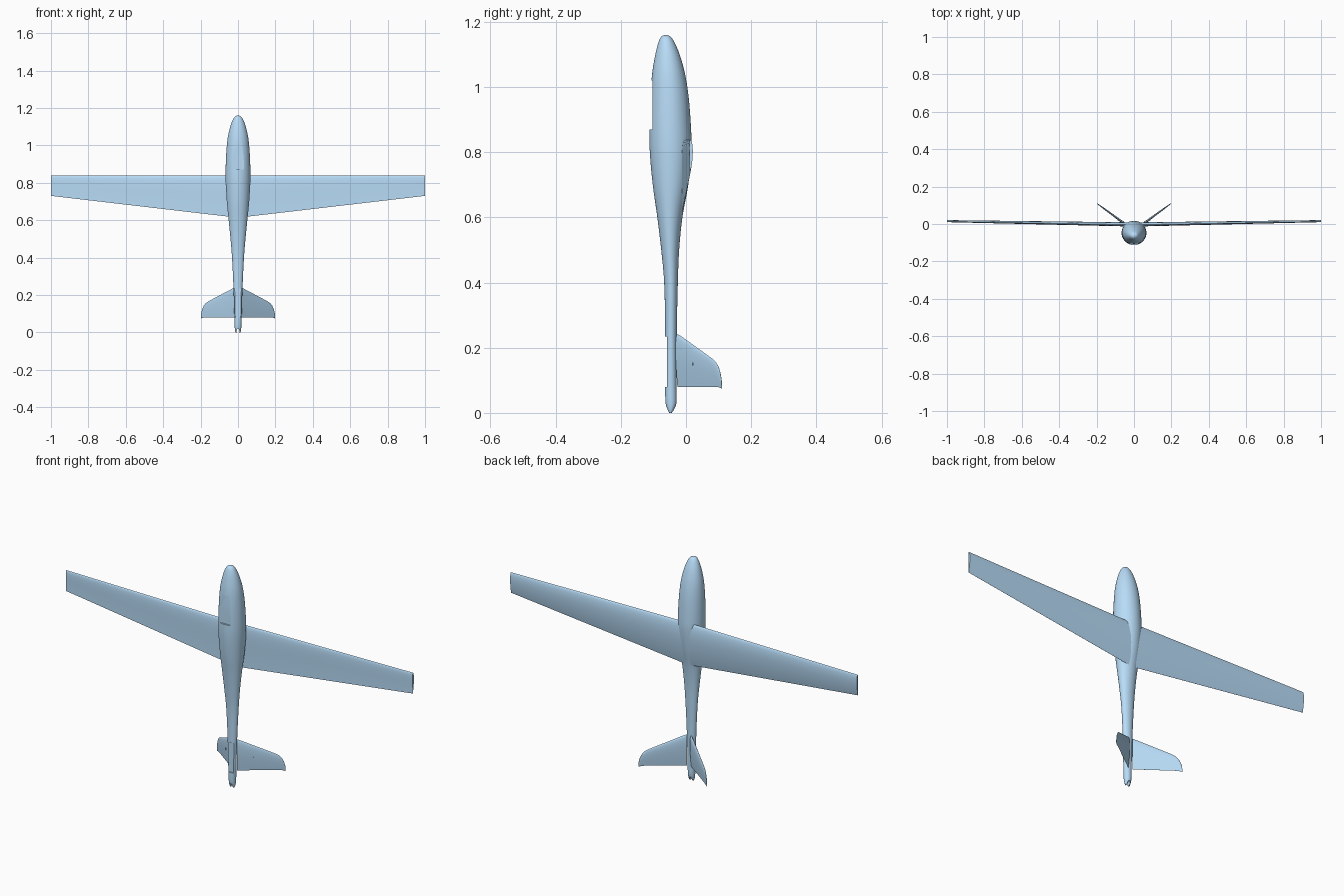
import bpy, bmesh, math
from mathutils import Vector, Matrix

if "Cube" in bpy.data.objects:
    bpy.data.objects.remove(bpy.data.objects["Cube"])

blue = bpy.data.materials.new("blue")
blue.diffuse_color = (0.48, 0.72, 0.94, 1)
blue.use_nodes = True
blue.node_tree.nodes["Principled BSDF"].inputs["Base Color"].default_value = blue.diffuse_color


def shade(ob, angle):
    bpy.ops.object.select_all(action='DESELECT')
    ob.select_set(True)
    bpy.context.view_layer.objects.active = ob
    bpy.ops.object.shade_smooth_by_angle(angle=math.radians(angle))


def make_object(name, bm, angle=35):
    bmesh.ops.recalc_face_normals(bm, faces=bm.faces)
    mesh = bpy.data.meshes.new(name)
    bm.to_mesh(mesh)
    bm.free()
    mesh.materials.append(blue)
    ob = bpy.data.objects.new(name, mesh)
    bpy.context.collection.objects.link(ob)
    shade(ob, angle)
    return ob


def loft(name, rings):
    bm = bmesh.new()
    rows = [[bm.verts.new(p) for p in ring] for ring in rings]
    n = len(rows[0])
    for a, b in zip(rows, rows[1:]):
        for i in range(n):
            j = (i + 1) % n
            bm.faces.new((a[i], a[j], b[j], b[i]))
    bm.faces.new(rows[0])
    bm.faces.new(rows[-1])
    return make_object(name, bm)


def smooth_path(points, steps):
    """Catmull-Rom curve through the points."""
    p = [Vector(q) for q in points]
    p = [p[0]] + p + [p[-1]]
    out = []
    for i in range(1, len(p) - 2):
        a, b, c, d = p[i - 1:i + 3]
        for k in range(steps):
            t = k / steps
            out.append(0.5 * (2 * b + (c - a) * t + (2 * a - 5 * b + 4 * c - d) * t**2
                              + (3 * b - a - 3 * c + d) * t**3))
    return out + [p[-1]]


def airfoil(thickness, camber, n=16):
    """Closed outline as (chord fraction, height fraction)."""
    def half(t):
        return 5 * thickness * (0.2969 * t**0.5 - 0.126 * t - 0.3516 * t**2
                                + 0.2843 * t**3 - 0.1015 * t**4)
    ts = [(1 - math.cos(math.pi * i / n)) / 2 for i in range(n + 1)]
    bend = [4 * camber * t * (1 - t) for t in ts]
    upper = [(t, c + half(t)) for t, c in zip(ts, bend)]
    lower = [(t, c - half(t)) for t, c in zip(ts, bend)]
    return upper[::-1] + lower[1:]


def cut(target, name, bm):
    cutter = make_object(name, bm)
    cutter.hide_render = True
    mod = target.modifiers.new(name, 'BOOLEAN')
    mod.operation = 'DIFFERENCE'
    mod.solver = 'EXACT'
    mod.object = cutter
    bpy.context.view_layer.objects.active = target
    bpy.ops.object.modifier_apply(modifier=mod.name)
    bpy.data.objects.remove(cutter)


def box(x, y0, y1, z0, z1):
    bm = bmesh.new()
    bmesh.ops.create_cube(bm, size=1, matrix=Matrix.Translation((0, (y0 + y1) / 2, (z0 + z1) / 2))
                          @ Matrix.Diagonal((2 * x, y1 - y0, z1 - z0, 1)))
    return bm


# Fuselage stations: half width, belly y, back y, height z
stations = [
    (0.002, -0.064, -0.061, 1.160), (0.017, -0.077, -0.046, 1.153),
    (0.030, -0.086, -0.033, 1.132), (0.043, -0.095, -0.018, 1.095),
    (0.055, -0.104, -0.003, 1.040), (0.062, -0.109, 0.008, 0.970),
    (0.066, -0.112, 0.015, 0.880), (0.066, -0.111, 0.017, 0.800),
    (0.060, -0.102, 0.007, 0.700), (0.050, -0.088, -0.011, 0.600),
    (0.040, -0.076, -0.021, 0.500), (0.032, -0.067, -0.025, 0.400),
    (0.025, -0.064, -0.028, 0.260), (0.020, -0.064, -0.029, 0.100),
    (0.018, -0.063, -0.029, 0.035), (0.016, -0.058, -0.035, 0.012),
    (0.013, -0.052, -0.043, 0.000)]
rings = []
for w, lo, hi, z in smooth_path(stations, 5):
    ring = []
    for i in range(48):
        a = 2 * math.pi * i / 48
        ring.append((w * math.cos(a), (lo + hi) / 2 + (hi - lo) / 2 * math.sin(a), z))
    rings.append(ring)
fuselage = loft("fuselage", rings)

# Flat belly opening, tail recess and rear notch
cut(fuselage, "belly_cutter", box(0.1, -0.2, -0.1035, 0.87, 1.02))
cut(fuselage, "tail_cutter", box(0.1, -0.2, -0.058, 0.08, 0.235))
notch = bmesh.new()
bmesh.ops.create_cone(notch, cap_ends=True, segments=24, radius1=0.007, radius2=0.007, depth=0.2,
                      matrix=Matrix.Translation((0, -0.05, 0.006)) @ Matrix.Diagonal((1, 1, 2, 1))
                      @ Matrix.Rotation(math.pi / 2, 4, 'X'))
cut(fuselage, "notch_cutter", notch)
shade(fuselage, 22)

# Wing: one tapered loft from tip to tip, x, leading z, trailing z, leading y, trailing y
wing = []
for x, z0, z1, y0, y1 in [(-1, 0.838, 0.73, 0.014, 0.012), (0, 0.838, 0.613, -0.004, -0.013),
                          (1, 0.838, 0.73, 0.014, 0.012)]:
    wing.append([(x, y0 + (y1 - y0) * t + h * (z0 - z1), z0 + (z1 - z0) * t)
                 for t, h in airfoil(0.10, 0.022)])
loft("wing", wing)

# V tail: fins with rounded tips, stations are x, leading edge z and trailing edge z
fin_stations = [(0.012, 0.242, 0.08), (0.03, 0.234, 0.08), (0.10, 0.197, 0.08),
                (0.155, 0.168, 0.08), (0.172, 0.157, 0.08), (0.183, 0.143, 0.079),
                (0.191, 0.125, 0.077), (0.196, 0.105, 0.075), (0.198, 0.085, 0.074)]
slope = math.atan(0.733)
for side, label in ((1, "right"), (-1, "left")):
    normal = Vector((-side * math.sin(slope), math.cos(slope), 0))
    fin = []
    for x, lead, trail in fin_stations:
        chord = lead - trail
        base = Vector((side * x, -0.035 + 0.733 * x, lead))
        fin.append([base + normal * h * chord - Vector((0, 0, t * chord))
                    for t, h in airfoil(0.09, 0, 12)])
    loft(label + "_tail_fin", fin)

    # Small pin under each fin
    bm = bmesh.new()
    turn = normal.to_track_quat('Z', 'Y').to_matrix().to_4x4()
    spot = Vector((side * 0.08, 0.0236, 0.15)) - normal * 0.004
    bmesh.ops.create_cone(bm, cap_ends=True, segments=16, radius1=0.005, radius2=0.005, depth=0.007,
                          matrix=Matrix.Translation(spot) @ turn)
    make_object(label + "_fin_pin", bm)
